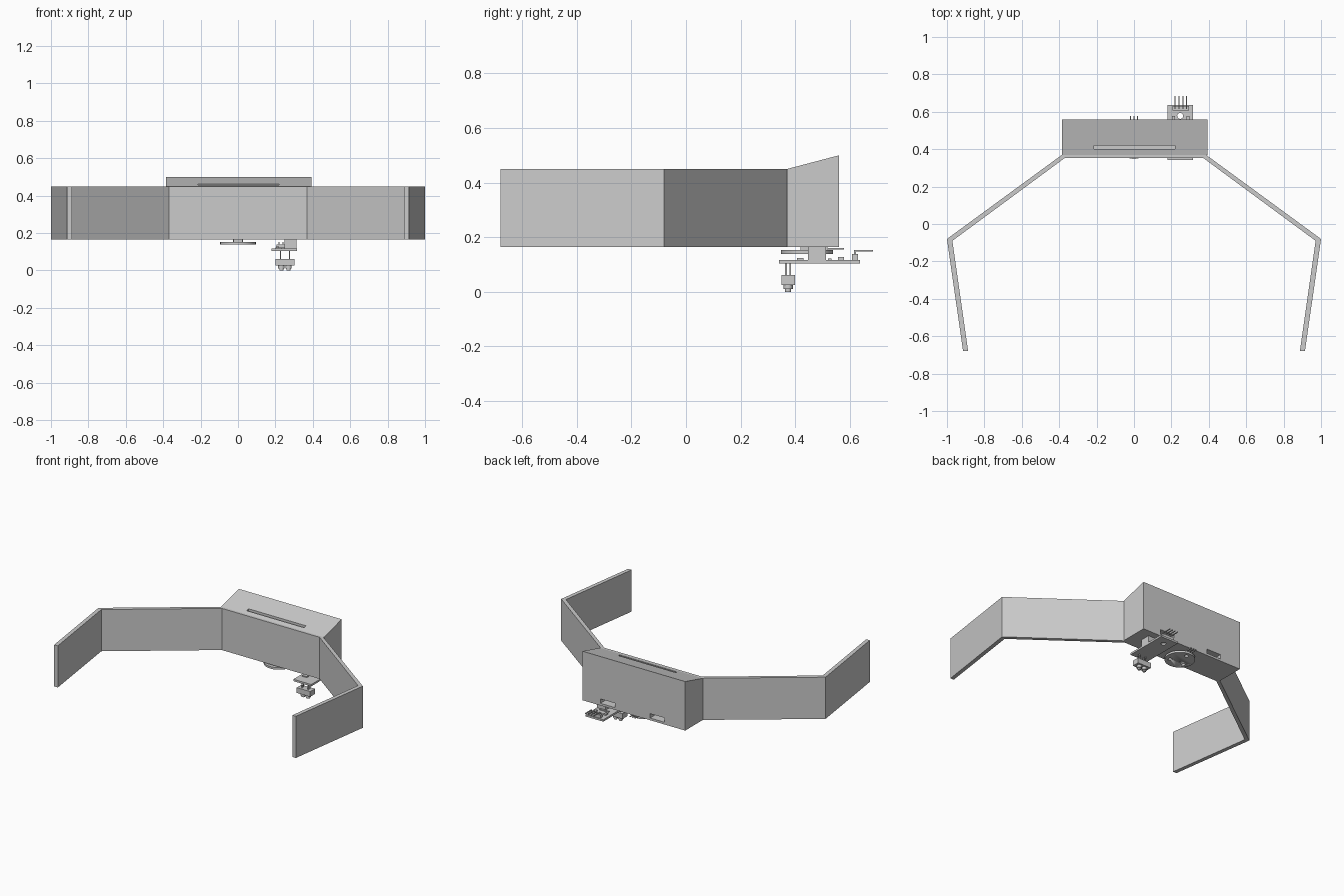
import bpy, bmesh, math
from mathutils import Vector, Matrix

old = bpy.data.objects.get("Cube")
if old:
    bpy.data.objects.remove(old, do_unlink=True)

grey = bpy.data.materials.new("light grey plastic")
grey.use_nodes = True
grey.diffuse_color = (0.6, 0.6, 0.6, 1)
for node in grey.node_tree.nodes:
    if node.type == 'BSDF_PRINCIPLED':
        node.inputs["Base Color"].default_value = grey.diffuse_color


def finish(name, bm):
    bmesh.ops.recalc_face_normals(bm, faces=bm.faces)
    mesh = bpy.data.meshes.new(name)
    bm.to_mesh(mesh)
    bm.free()
    mesh.materials.append(grey)
    ob = bpy.data.objects.new(name, mesh)
    bpy.context.collection.objects.link(ob)
    return ob


def prism(name, points, depth):
    """Extrude a closed outline along a vector."""
    bm = bmesh.new()
    face = bm.faces.new([bm.verts.new(p) for p in points])
    out = bmesh.ops.extrude_face_region(bm, geom=[face])
    verts = [g for g in out["geom"] if isinstance(g, bmesh.types.BMVert)]
    bmesh.ops.translate(bm, verts=verts, vec=Vector(depth))
    # close the starting end if the extrusion consumed it
    edges = [e for e in bm.edges if e.is_boundary]
    if edges:
        bmesh.ops.holes_fill(bm, edges=edges, sides=0)
    return finish(name, bm)


def box(name, x, y, z):
    bm = bmesh.new()
    bmesh.ops.create_cube(bm, size=1)
    for v in bm.verts:
        v.co = [(a + b) / 2 + c * (b - a) for (a, b), c in zip((x, y, z), v.co)]
    return finish(name, bm)


def disc(name, x, y, z, radius, sides=24):
    bm = bmesh.new()
    bmesh.ops.create_cone(bm, cap_ends=True, segments=sides, radius1=radius, radius2=radius,
                          depth=z[1] - z[0], matrix=Matrix.Translation((x, y, sum(z) / 2)))
    ob = finish(name, bm)
    ob.data.polygons.foreach_set("use_smooth", [len(p.vertices) == 4 for p in ob.data.polygons])
    ob.data.set_sharp_from_angle(angle=math.radians(40))
    return ob


def cut(ob, cutter):
    mod = ob.modifiers.new("cut", 'BOOLEAN')
    mod.operation = 'DIFFERENCE'
    mod.solver = 'EXACT'
    mod.object = cutter
    bpy.context.view_layer.objects.active = ob
    bpy.ops.object.modifier_apply(modifier=mod.name)
    bpy.data.objects.remove(cutter, do_unlink=True)


# Folded head band: outline of one half, mirrored to the other
base = 0.165
outer = [(0.385, 0.37), (1.0, -0.08), (0.914, -0.68)]
inner = [(0.887, -0.68), (0.971, -0.09), (0.37, 0.353)]
half = outer + inner
outline = half + [(-x, y) for x, y in reversed(half)]
prism("head_band", [(x, y, base) for x, y in outline], (0, 0, 0.285))

# Electronics housing with a sloping lid
side = [(0.37, base), (0.56, base), (0.56, 0.5), (0.37, 0.45)]
housing = prism("housing", [(-0.386, y, z) for y, z in side], (0.778, 0, 0))
cut(housing, box("lid_slot", (-0.214, 0.22), (0.4, 0.42), (0.36, 0.6)))
for x in (0.2, -0.175):
    cut(housing, box("cable_slot", (x - 0.055, x + 0.055), (0.46, 0.6), (0.18, 0.21)))

# Round sensor with mounting holes and a pin connector
sensor = disc("round_sensor", 0, 0.443, (0.139, 0.153), 0.095, 40)
for angle in (90, 210, 330):
    a = math.radians(angle)
    cut(sensor, disc("hole", 0.062 * math.cos(a), 0.443 + 0.062 * math.sin(a), (0.1, 0.2), 0.012, 16))
box("sensor_chip", (-0.024, 0.024), (0.42, 0.466), (0.153, base))
box("sensor_connector", (-0.026, 0.026), (0.5, 0.518), (0.153, base))
for i in range(3):
    x = (i - 1) * 0.019
    box("sensor_pin", (x - 0.003, x + 0.003), (0.51, 0.578), (0.156, 0.161))

# Detector circuit board and its support
board = box("circuit_board", (0.18, 0.315), (0.341, 0.637), (0.104, 0.117))
cut(board, disc("hole", 0.247, 0.578, (0.08, 0.14), 0.016, 20))
box("board_support", (0.249, 0.313), (0.447, 0.513), (0.117, base))
box("board_chip", (0.2, 0.235), (0.407, 0.43), (0.117, 0.124))
box("board_resistor", (0.215, 0.28), (0.52, 0.532), (0.117, 0.123))
for x in (0.21, 0.288):
    box("board_part", (x - 0.008, x + 0.008), (0.556, 0.578), (0.117, 0.127))

# Bent header pins at the back of the board
box("pin_header", (0.207, 0.295), (0.608, 0.63), (0.117, 0.138))
for i in range(4):
    x = 0.22 + i * 0.0205
    box("pin_riser", (x - 0.003, x + 0.003), (0.616, 0.622), (0.138, 0.15))
    box("header_pin", (x - 0.003, x + 0.003), (0.616, 0.685), (0.148, 0.153))

# Optical detector hanging below the front of the board
box("detector_block", (0.2, 0.302), (0.349, 0.4), (0.026, 0.062))
for x in (0.228, 0.275):
    for y in (0.366, 0.382):
        box("detector_leg", (x - 0.003, x + 0.003), (y - 0.003, y + 0.003), (0.062, 0.104))
for x in (0.232, 0.27):
    disc("detector_lens_base", x, 0.374, (0.01, 0.026), 0.017, 16)
    disc("detector_lens_tip", x, 0.374, (0, 0.01), 0.011, 16)
